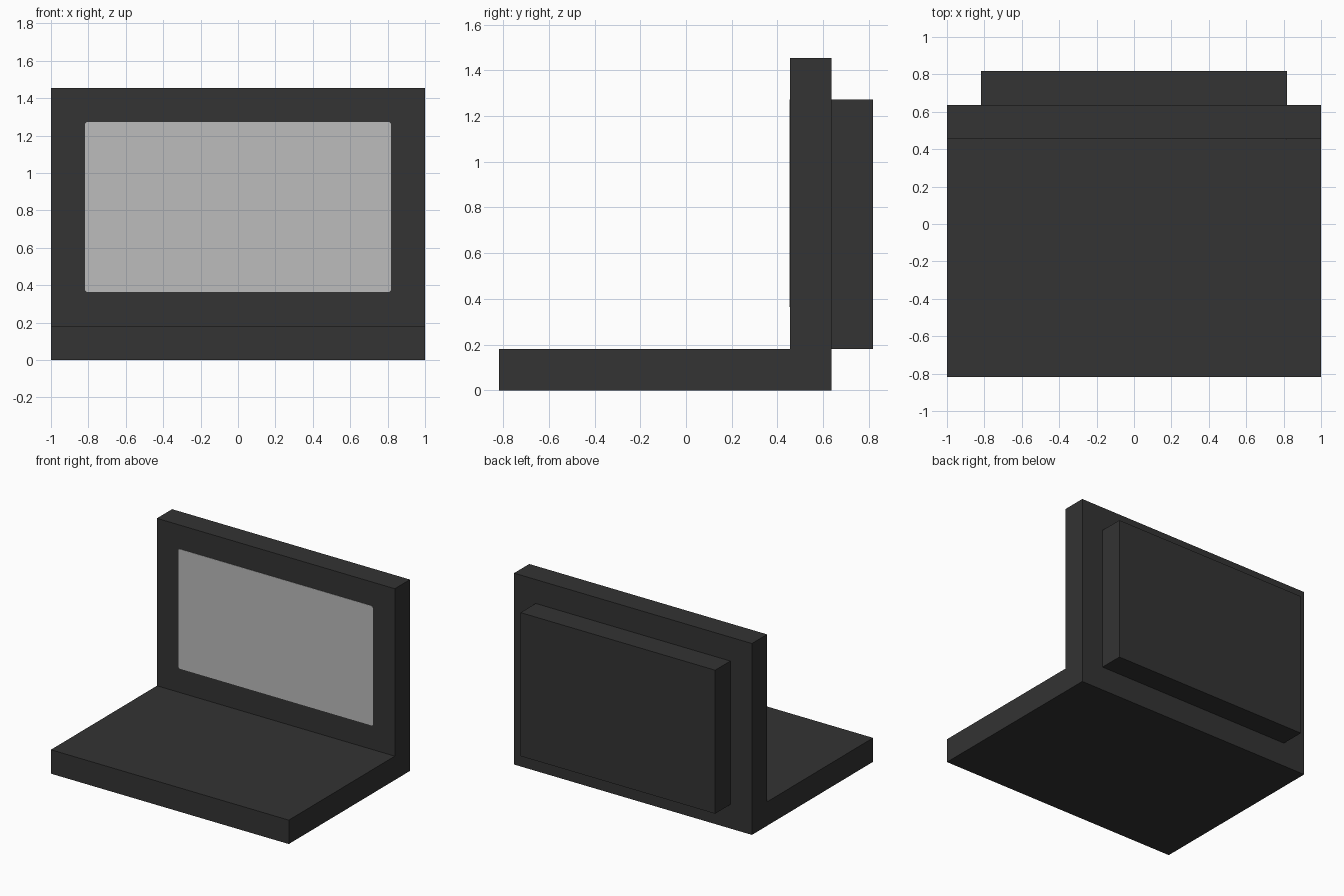
import bpy, bmesh, math

if "Cube" in bpy.data.objects:
    bpy.data.objects.remove(bpy.data.objects["Cube"])

U = 2 / 11  # design module: the model is 11 modules wide


def material(name, v):
    m = bpy.data.materials.new(name)
    m.diffuse_color = (v, v, v, 1)
    m.use_nodes = True
    m.node_tree.nodes["Principled BSDF"].inputs["Base Color"].default_value = m.diffuse_color
    return m


def extrude(name, pts, vec, mat):
    """Extrude a closed 3D outline along vec."""
    bm = bmesh.new()
    face = bm.faces.new([bm.verts.new(p) for p in pts])
    out = bmesh.ops.extrude_face_region(bm, geom=[face])
    verts = [g for g in out["geom"] if isinstance(g, bmesh.types.BMVert)]
    bmesh.ops.translate(bm, verts=verts, vec=vec)
    bmesh.ops.recalc_face_normals(bm, faces=bm.faces)
    mesh = bpy.data.meshes.new(name)
    bm.to_mesh(mesh)
    bm.free()
    mesh.materials.append(mat)
    ob = bpy.data.objects.new(name, mesh)
    bpy.context.collection.objects.link(ob)
    return ob


dark = material("charcoal", 0.033)
grey = material("screen grey", 0.503)

# L-shaped body: keyboard base and upright lid
profile = [(-4.5, 0), (3.5, 0), (3.5, 8), (2.5, 8), (2.5, 1), (-4.5, 1)]
extrude("body", [(-1, y * U, z * U) for y, z in profile], (2, 0, 0), dark)

# Box on the back of the lid
w = 4.5 * U
extrude("back_housing",
        [(-w, 3.5 * U, U), (w, 3.5 * U, U), (w, 3.5 * U, 7 * U), (-w, 3.5 * U, 7 * U)],
        (0, U, 0), dark)

# Screen plate with slightly rounded corners
r, zc, h = 0.015, 4.5 * U, 2.5 * U
outline = []
for q, (sx, sz) in enumerate([(1, 1), (-1, 1), (-1, -1), (1, -1)]):
    for i in range(5):
        a = math.pi / 2 * (q + i / 4)
        outline.append((sx * (w - r) + r * math.cos(a), 2.5 * U,
                        zc + sz * (h - r) + r * math.sin(a)))
extrude("screen", outline, (0, -0.002, 0), grey)
